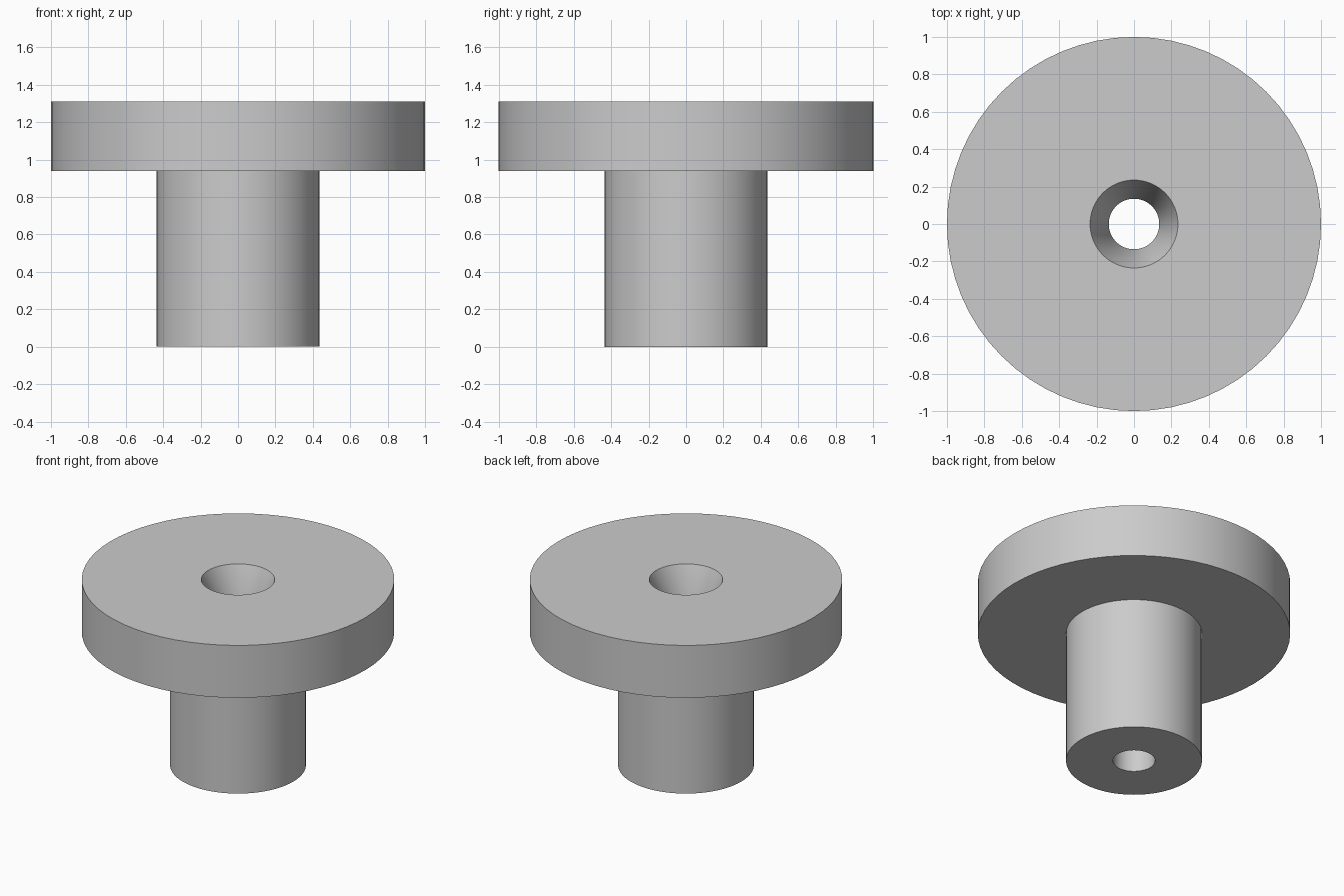
import bpy
import bmesh
from math import radians, tau
from mathutils import Vector

cube = bpy.data.objects.get("Cube")
if cube:
    bpy.data.objects.remove(cube, do_unlink=True)

SIDES = 64
HEIGHT = 1.31
FLANGE_BOTTOM = 0.94
FLANGE_RADIUS = 1.0
STEM_RADIUS = 0.435
HOLE_RADIUS = 0.135
SINK_RADIUS = 0.235
SINK_DEPTH = 0.25


def make_material(name, color):
    mat = bpy.data.materials.new(name)
    mat.use_nodes = True
    mat.diffuse_color = color
    mat.node_tree.nodes["Principled BSDF"].inputs["Base Color"].default_value = color
    return mat


def lathe(name, profile, mat):
    """Spin a closed (radius, height) profile around the z axis."""
    bm = bmesh.new()
    verts = [bm.verts.new((r, 0, z)) for r, z in profile]
    edges = [bm.edges.new((v, verts[(i + 1) % len(verts)])) for i, v in enumerate(verts)]
    bmesh.ops.spin(bm, geom=verts + edges, cent=Vector(), axis=Vector((0, 0, 1)),
                   angle=tau, steps=SIDES, use_merge=True)
    bmesh.ops.remove_doubles(bm, verts=bm.verts, dist=0.0001)
    bmesh.ops.recalc_face_normals(bm, faces=bm.faces)
    mesh = bpy.data.meshes.new(name)
    bm.to_mesh(mesh)
    bm.free()
    mesh.materials.append(mat)
    obj = bpy.data.objects.new(name, mesh)
    bpy.context.collection.objects.link(obj)
    bpy.ops.object.select_all(action="DESELECT")
    obj.select_set(True)
    bpy.context.view_layer.objects.active = obj
    bpy.ops.object.shade_smooth_by_angle(angle=radians(30))
    return obj


grey = make_material("light grey", (0.6, 0.6, 0.6, 1))

# Wide flange on a stem, with a countersunk bore right through
lathe("flanged_bushing", [
    (HOLE_RADIUS, 0),
    (STEM_RADIUS, 0),
    (STEM_RADIUS, FLANGE_BOTTOM),
    (FLANGE_RADIUS, FLANGE_BOTTOM),
    (FLANGE_RADIUS, HEIGHT),
    (SINK_RADIUS, HEIGHT),
    (HOLE_RADIUS, HEIGHT - SINK_DEPTH),
], grey)
